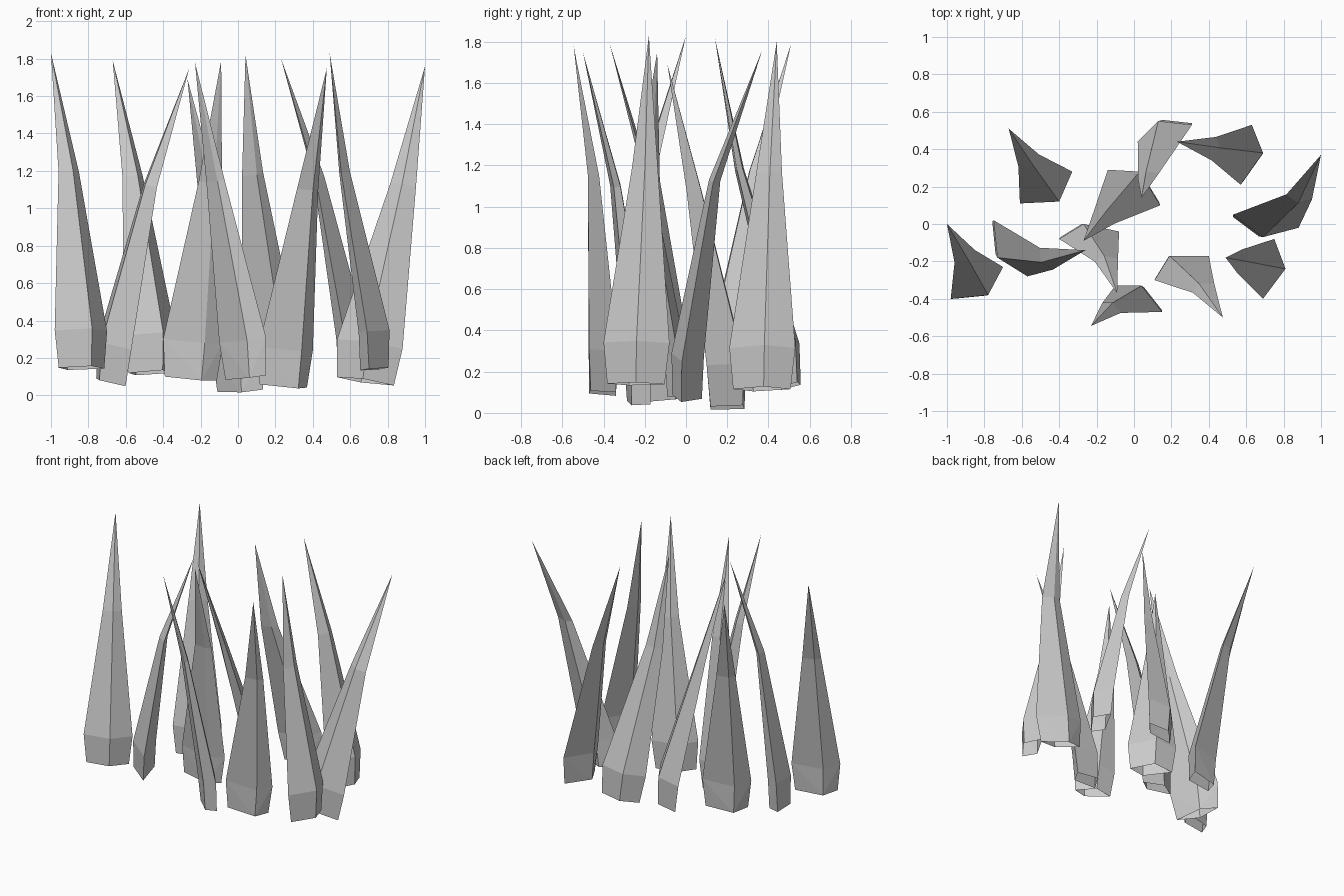
import bpy
import bmesh
from mathutils import Vector

if "Cube" in bpy.data.objects:
    bpy.data.objects.remove(bpy.data.objects["Cube"])

# Each blade: left edge, outer keel, right edge (top view), tip, base height, bend fraction
BLADES = [
    ((-0.61, 0.11), (-0.40, 0.12), (-0.33, 0.28), (-0.67, 0.51, 1.79), 0.12, 0.46),
    ((-0.98, -0.40), (-0.78, -0.38), (-0.70, -0.23), (-1.00, 0.00, 1.83), 0.145, 0.44),
    ((-0.75, 0.02), (-0.73, -0.18), (-0.57, -0.28), (-0.26, -0.14, 1.75), 0.07, 0.40),
    ((-0.08, -0.04), (-0.27, 0.00), (-0.40, -0.08), (-0.09, -0.37, 1.79), 0.09, 0.44),
    ((0.14, 0.10), (0.03, 0.28), (-0.14, 0.29), (-0.27, -0.09, 1.69), 0.025, 0.56),
    ((0.31, 0.53), (0.13, 0.55), (0.02, 0.44), (0.04, 0.14, 1.82), 0.13, 0.66),
    ((0.57, 0.21), (0.69, 0.38), (0.63, 0.53), (0.23, 0.44, 1.80), 0.115, 0.47),
    ((0.53, 0.05), (0.69, -0.07), (0.88, -0.02), (1.00, 0.37, 1.76), 0.075, 0.40),
    ((0.69, -0.40), (0.81, -0.24), (0.75, -0.08), (0.49, -0.18, 1.83), 0.14, 0.68),
    ((0.40, -0.17), (0.19, -0.17), (0.11, -0.30), (0.475, -0.50, 1.75), 0.05, 0.44),
    ((0.15, -0.47), (0.04, -0.33), (-0.10, -0.33), (-0.23, -0.545, 1.78), 0.095, 0.45),
]


def grass_blade(index, left, keel, right, tip, base, bend):
    left, keel, right, tip = Vector(left), Vector(keel), Vector(right), Vector(tip)
    center = (left + right) / 2
    # split the lean into a sideways part (straight) and a forward part (bent)
    across = (right - left).normalized()
    offset = tip.xy - center
    side = across * offset.dot(across)
    forward = offset - side
    # rings: height above base, forward and sideways fractions, width, inner keel depth
    rings = [(0.0, -0.03, -0.1, 0.87, 0.85), (0.2, 0.0, 0.0, 1.0, 0.75), (1.05, bend, 0.68, 0.39, 0.55)]
    bm = bmesh.new()
    loops = []
    for height, f, s, scale, inner in rings:
        section = [left - center, keel - center, right - center,
                   (center - keel) * inner - across * 0.04]
        loop = []
        for p in section:
            q = p * scale
            z = max(0.0, base + height - 0.45 * forward.dot(q) - 0.65 * side.dot(q))
            loop.append(bm.verts.new((*(center + forward * f + side * s + q), z)))
        loops.append(loop)
    point = bm.verts.new(tip)
    # side walls and pointed top, open underneath; the lower band is split into triangles
    for i in range(4):
        j = (i + 1) % 4
        for k, (low, high) in enumerate(zip(loops, loops[1:])):
            if k == 0 and i % 2 == 0:
                bm.faces.new((low[i], low[j], high[i]))
                bm.faces.new((low[j], high[j], high[i]))
            elif k == 0:
                bm.faces.new((low[i], low[j], high[j]))
                bm.faces.new((low[i], high[j], high[i]))
            else:
                bm.faces.new((low[i], low[j], high[j], high[i]))
        bm.faces.new((loops[-1][i], loops[-1][j], point))
    bmesh.ops.recalc_face_normals(bm, faces=bm.faces)
    mesh = bpy.data.meshes.new(f"grass_blade_{index}")
    bm.to_mesh(mesh)
    bm.free()
    obj = bpy.data.objects.new(f"grass_blade_{index}", mesh)
    bpy.context.collection.objects.link(obj)


for i, data in enumerate(BLADES, 1):
    grass_blade(i, *data)
